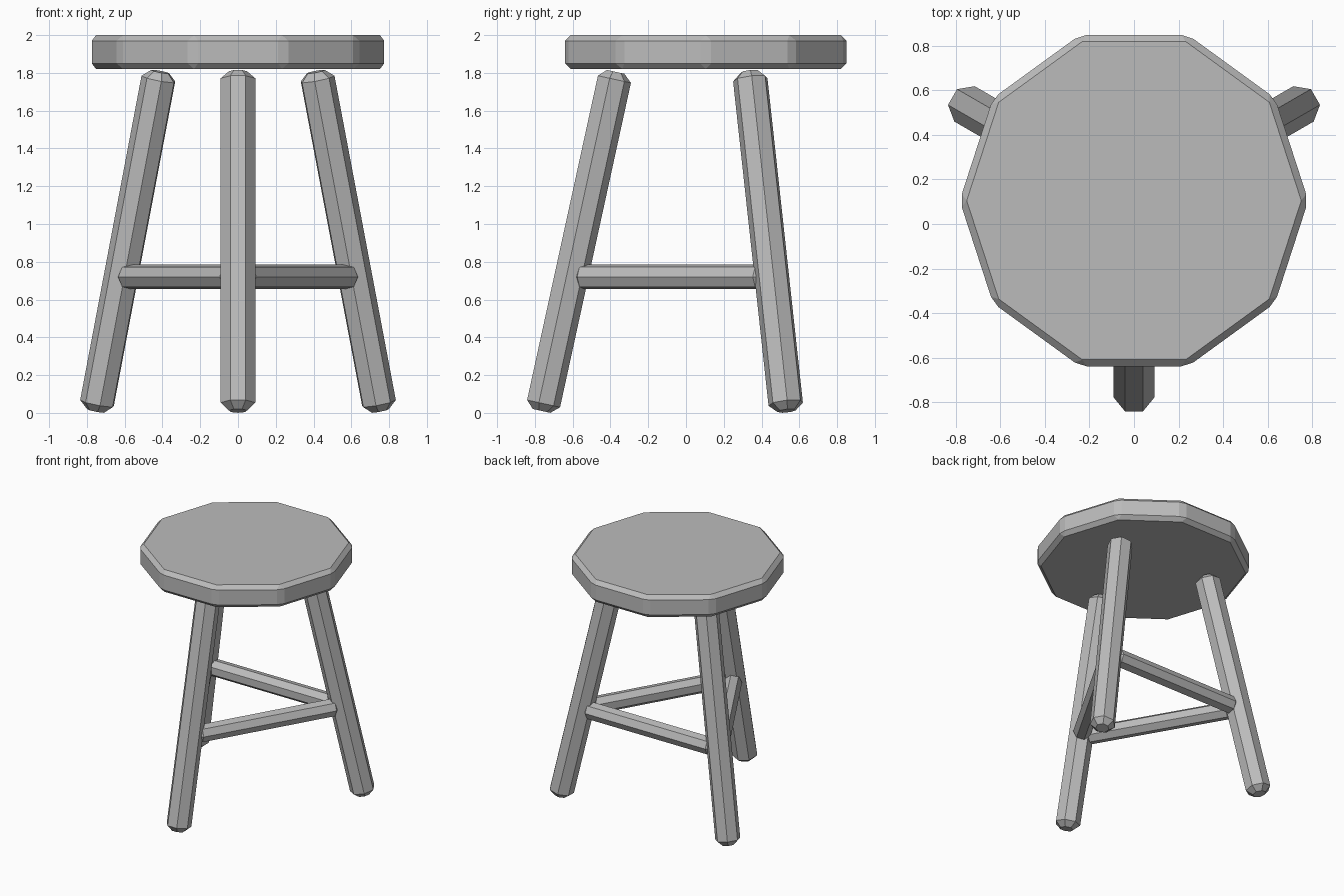
import bpy, bmesh
from math import cos, sin, pi, radians
from mathutils import Vector, Matrix

if "Cube" in bpy.data.objects:
    bpy.data.objects.remove(bpy.data.objects["Cube"])

CENTRE = Vector((0, 0.1, 0))

grey = bpy.data.materials.new("plain_grey")
grey.use_nodes = True
colour = (0.5, 0.5, 0.5, 1)
grey.diffuse_color = colour
grey.node_tree.nodes["Principled BSDF"].inputs["Base Color"].default_value = colour


def prism(name, start, end, outward, sides, radius, bevel, turn=0.0, all_edges=False):
    """Bevelled prism from start to end; corners are counted from the outward side."""
    axis = (end - start).normalized()
    u = (outward - axis * outward.dot(axis)).normalized()
    v = axis.cross(u)
    bm = bmesh.new()
    ring = []
    for i in range(sides):
        a = turn + 2 * pi * i / sides
        ring.append(bm.verts.new(start + radius * (cos(a) * u + sin(a) * v)))
    base = bm.faces.new(ring)
    ext = bmesh.ops.extrude_face_region(bm, geom=[base], use_keep_orig=True)
    top = [g for g in ext["geom"] if isinstance(g, bmesh.types.BMVert)]
    bmesh.ops.translate(bm, verts=top, vec=end - start)
    bmesh.ops.recalc_face_normals(bm, faces=bm.faces[:])
    # Chamfer the end rims, or every edge
    edges = [e for e in bm.edges if all_edges or
             abs((e.verts[0].co - e.verts[1].co).normalized().dot(axis)) < 0.5]
    bmesh.ops.bevel(bm, geom=edges, offset=bevel, segments=1,
                    affect='EDGES', clamp_overlap=True)
    bmesh.ops.recalc_face_normals(bm, faces=bm.faces[:])
    mesh = bpy.data.meshes.new(name)
    bm.to_mesh(mesh)
    bm.free()
    mesh.materials.append(grey)
    obj = bpy.data.objects.new(name, mesh)
    bpy.context.collection.objects.link(obj)
    return obj


def around(degrees):
    return Vector((cos(radians(degrees)), sin(radians(degrees)), 0))


# Ten-sided seat
prism("seat", CENTRE + Vector((0, 0.005, 1.82)), CENTRE + Vector((0, 0.005, 2)),
      Vector((1, 0, 0)), 10, 0.783, 0.03, all_edges=True)

# Three splayed legs, flat side outward
foot_r, foot_z, head_r, head_z = 0.867, 0.011, 0.475, 1.806
legs = {"front_leg": -90, "back_left_leg": 30, "back_right_leg": 150}
for name, angle in legs.items():
    d = around(angle)
    prism(name, CENTRE + d * foot_r + Vector((0, 0, foot_z)),
          CENTRE + d * head_r + Vector((0, 0, head_z)),
          d, 7, 0.094, 0.04, turn=pi)

# Three level stretchers between neighbouring legs, one corner outward
bar_z = 0.72
joint_r = foot_r + (head_r - foot_r) * (bar_z - foot_z) / (head_z - foot_z)
bars = {"left_stretcher": -90, "back_stretcher": 30, "right_stretcher": 150}
for name, angle in bars.items():
    lift = Vector((0, 0, bar_z))
    a = CENTRE + around(angle) * joint_r + lift
    b = CENTRE + around(angle + 120) * joint_r + lift
    inset = (b - a).normalized() * 0.047
    prism(name, a + inset, b - inset, around(angle + 60), 7, 0.067, 0.033)
